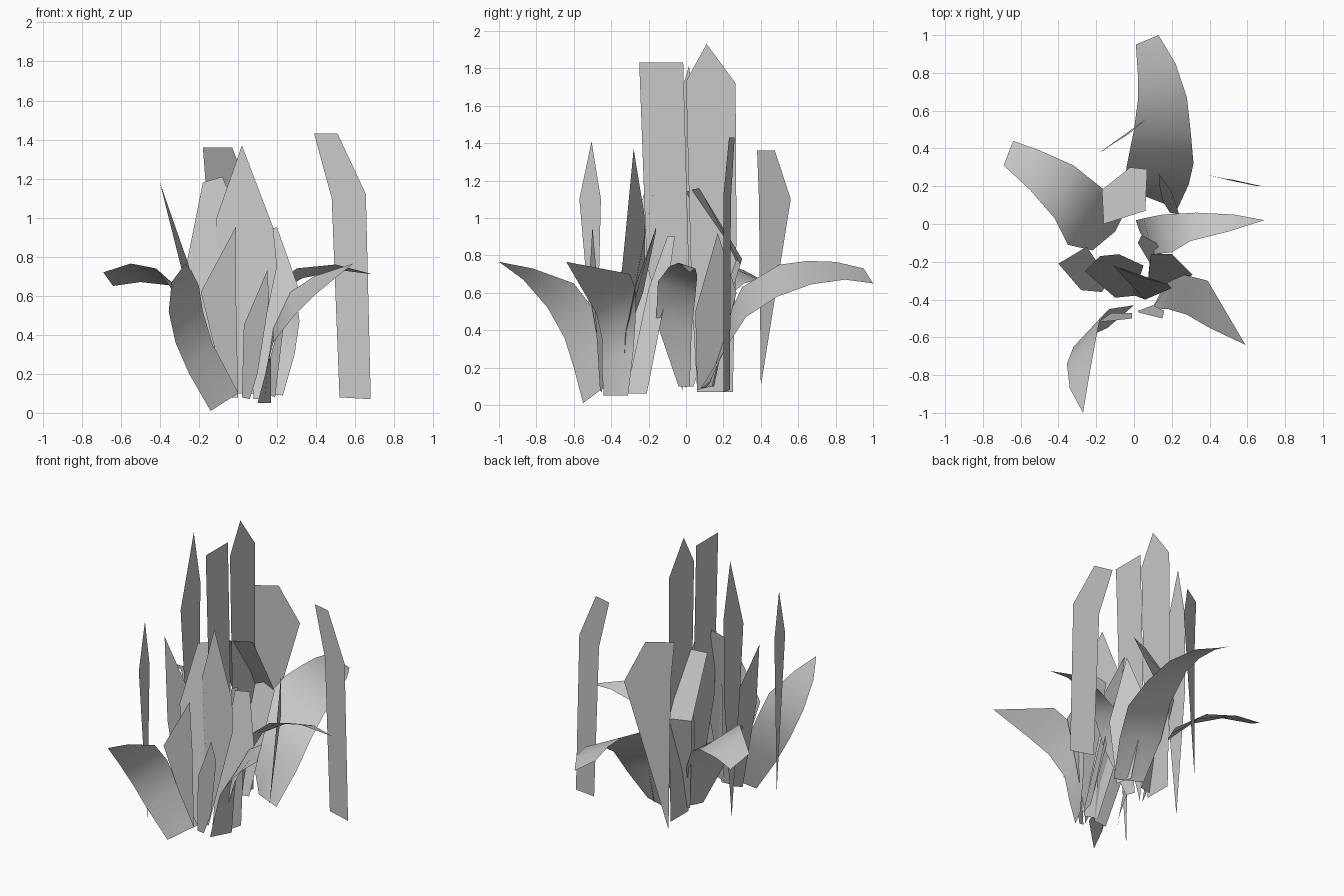
import bpy, bmesh
from mathutils import Vector

grey = bpy.data.materials.new("pale grey")
grey.diffuse_color = (0.58, 0.58, 0.58, 1)


def finish(name, bm, smooth):
    bmesh.ops.remove_doubles(bm, verts=bm.verts, dist=0.002)
    for f in bm.faces:
        f.smooth = smooth
    mesh = bpy.data.meshes.new(name)
    bm.to_mesh(mesh)
    bm.free()
    mesh.materials.append(grey)
    bpy.context.collection.objects.link(bpy.data.objects.new(name, mesh))


def flat_blade(name, *outline):
    """Stiff blade from an outline of corner points."""
    bm = bmesh.new()
    bm.faces.new([bm.verts.new(p) for p in outline])
    finish(name, bm, False)


def side_blade(name, x, *outline):
    """Upright blade in the plane of constant x."""
    flat_blade(name, *[(x, y, z) for y, z in outline])


def bent_blade(name, left, right):
    """Arching leaf lofted between two edges that run from base to tip."""
    bm = bmesh.new()
    rows = []
    for a, b in zip(left, right):
        a, b = Vector(a), Vector(b)
        rows.append([bm.verts.new(a.lerp(b, t)) for t in (0, 0.5, 1)])
    for r, s in zip(rows, rows[1:]):
        for i in range(2):
            bm.faces.new((r[i], r[i + 1], s[i + 1], s[i]))
    finish(name, bm, True)


# Arching outer leaves
bent_blade("back_leaf",
           [(.05, .15, .1), (-.05, .2, .42), (-.04, .3, .63), (0, .5, .75),
            (.02, .65, .77), (.02, .8, .765), (.01, .95, .73)],
           [(.23, .08, .09), (.29, .21, .3), (.315, .32, .47), (.3, .49, .58),
            (.28, .67, .645), (.22, .85, .67), (.13, 1, .65)])
bent_blade("left_leaf",
           [(-.1, -.04, .1), (-.22, -.14, .4), (-.35, -.11, .65),
            (-.42, .03, .74), (-.55, .18, .765), (-.69, .31, .72)],
           [(-.06, .04, .1), (-.1, .14, .4), (-.17, .19, .55),
            (-.32, .31, .65), (-.5, .39, .67), (-.64, .44, .65)])
bent_blade("right_leaf",
           [(.03, -.04, .1), (.1, -.16, .45), (.2, -.15, .66),
            (.3, -.09, .74), (.5, -.04, .76), (.69, .02, .71)],
           [(.01, .02, .1), (.05, .03, .4), (.15, .05, .58),
            (.33, .06, .69), (.53, .05, .73), (.69, .02, .71)])
bent_blade("front_right_leaf",
           [(.1, -.44, .05), (.14, -.45, .2), (.18, -.45, .36),
            (.28, -.48, .49), (.4, -.55, .61), (.59, -.64, .765)],
           [(.17, -.31, .05), (.17, -.28, .3), (.18, -.27, .45),
            (.27, -.27, .62), (.39, -.3, .7), (.59, -.64, .765)])
bent_blade("front_leaf",
           [(-.14, -.55, .01), (-.25, -.6, .2), (-.32, -.65, .36),
            (-.355, -.74, .52), (-.34, -.87, .67), (-.27, -1, .765)],
           [(0, -.43, .1), (-.13, -.45, .35), (-.18, -.5, .52),
            (-.2, -.6, .65), (-.24, -.82, .73), (-.27, -1, .765)])

# Tall upright blades facing sideways
side_blade("tall_pointed_blade", -.06, (.06, .07), (.25, .07), (.27, .9),
           (.265, 1.72), (.11, 1.93), (0, 1.73), (.03, .6))
side_blade("tall_square_blade", -.065, (-.02, .08), (.015, .75),
           (-.015, 1.83), (-.25, 1.83), (-.21, .75))
side_blade("tall_left_blade", -.34, (0, .08), (.08, .9), (.085, 1.45),
           (.015, 1.81), (-.125, 1.34), (-.09, .9))
side_blade("outer_left_blade", -.34, (-.48, .08), (-.455, 1.1),
           (-.505, 1.41), (-.57, 1.1))

# Detached blades
flat_blade("back_blade", (-.15, .4, .1), (.07, .56, 1.1), (-.03, .475, 1.36),
           (-.18, .38, 1.36), (-.16, .39, 1.1))
flat_blade("right_blade", (.52, .235, .08), (.68, .2, .07), (.655, .2, 1.12),
           (.51, .23, 1.43), (.39, .26, 1.43), (.48, .24, 1.1))

# Inner cluster
flat_blade("centre_blade", (-.02, -.37, .1), (.06, -.4, .1), (.2, -.34, .75),
           (.18, -.32, .95), (.02, -.28, 1.37), (-.11, -.22, 1), (-.12, -.22, .7))
flat_blade("leaning_blade", (-.1, -.39, .08), (0, -.38, .08), (.05, -.22, .9),
           (-.08, -.16, 1.21), (-.18, -.17, 1.18), (-.26, -.25, .78))
flat_blade("left_inner_blade", (-.17, -.36, .1), (-.13, -.3, .12),
           (-.25, -.12, .75), (-.4, -.21, 1.18), (-.28, -.35, .7))
flat_blade("front_blade", (0, -.47, .1), (-.01, -.47, .6), (-.01, -.5, .955),
           (-.19, -.52, .62), (-.12, -.47, .33))
flat_blade("front_small_blade", (.06, -.45, .07), (.1, -.43, .2),
           (.16, -.46, .58), (.15, -.5, .73), (.03, -.47, .45), (.02, -.46, .08))
flat_blade("right_front_blade", (.08, -.39, .07), (.11, -.34, .07),
           (.2, -.32, .4), (.31, -.27, .64), (.2, -.16, .95), (.09, -.16, .93),
           (.08, -.23, .6), (.07, -.34, .3))
flat_blade("middle_blade", (.14, -.32, .06), (.17, -.21, .06), (.12, -.1, .62),
           (.04, -.06, .9), (.02, -.1, .9), (.08, -.2, .62))
flat_blade("back_inner_blade_lower", (-.08, .07, .1), (.02, .09, .1),
           (.07, .29, .75), (-.02, .3, .78), (-.17, .18, .75))
flat_blade("back_inner_blade_upper", (-.17, .18, .75), (-.02, .3, .78),
           (.07, .29, .75), (.06, .07, 1.16), (-.16, .0, 1.14))
flat_blade("right_inner_blade", (.14, .14, .1), (.19, .06, .08), (.24, .05, .5),
           (.2, .17, .92), (.13, .27, .6))
